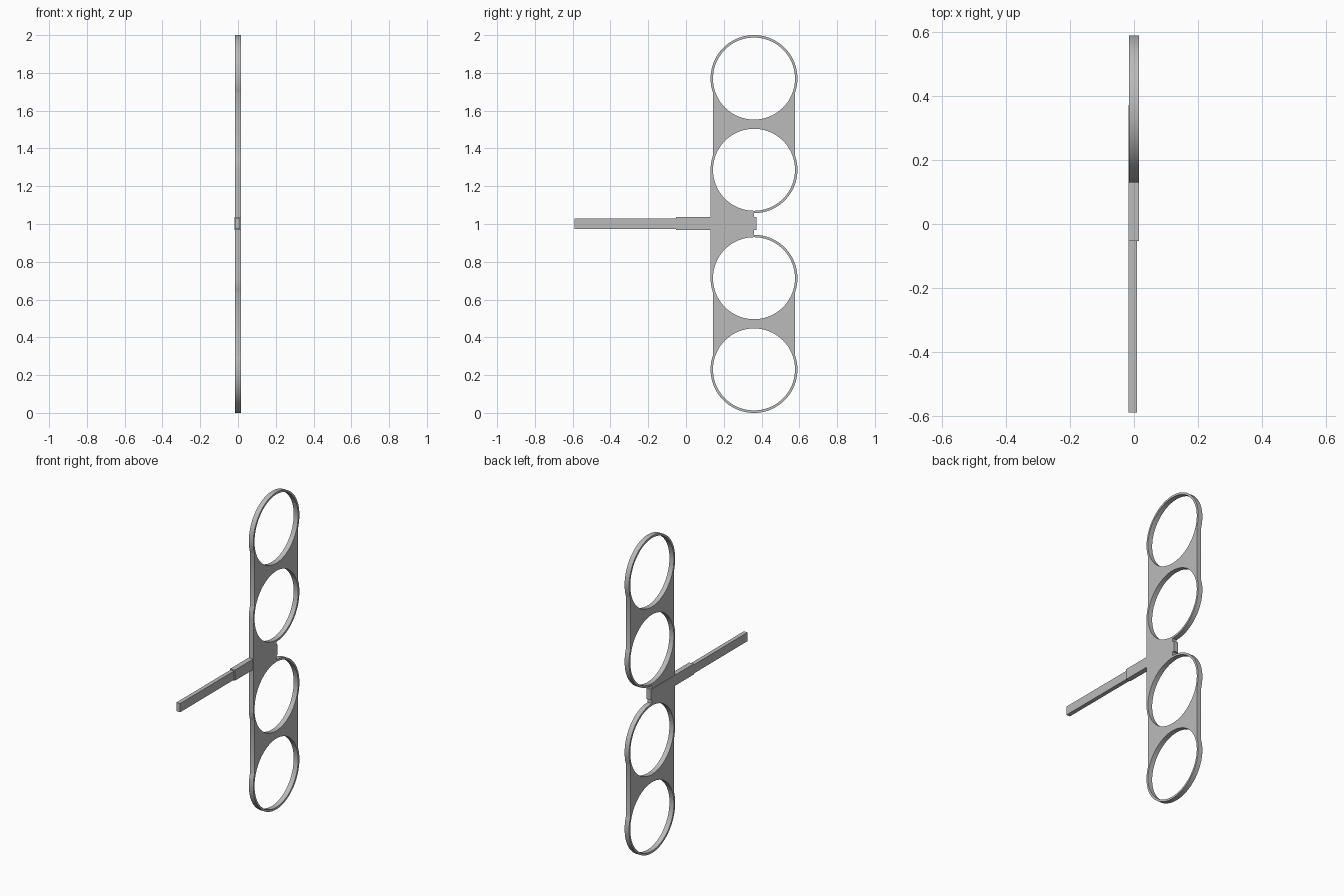
import bpy
from math import radians, degrees, acos, cos, sin

if "Cube" in bpy.data.objects:
    bpy.data.objects.remove(bpy.data.objects["Cube"], do_unlink=True)

grey = bpy.data.materials.new("plain_grey")
grey.use_nodes = True
colour = (0.5, 0.5, 0.5, 1)
grey.diffuse_color = colour
grey.node_tree.nodes["Principled BSDF"].inputs["Base Color"].default_value = colour

RING_Y, OUTER, INNER = 0.36, 0.23, 0.217
RING_Z = (1.287, 1.77)          # upper pair, mirrored about z = 1
WEB = 0.217                     # half width of the web joining two rings


def arc(z, radius, start, end, steps=48):
    """Points (y, z) along a ring, angles in degrees."""
    angles = [radians(start + (end - start) * i / steps) for i in range(steps + 1)]
    return [(RING_Y + radius * cos(a), z + radius * sin(a)) for a in angles]


def mirrored(points):
    return [(y, 2 - z) for y, z in reversed(points)]


def box(name, low, high):
    bpy.ops.mesh.primitive_cube_add(size=1, location=[(a + b) / 2 for a, b in zip(low, high)])
    ob = bpy.context.object
    ob.name = name
    ob.scale = [b - a for a, b in zip(low, high)]
    bpy.ops.object.transform_apply(location=False, rotation=False, scale=True)
    ob.data.materials.append(grey)


# Outline of the upper half: inner ring, web, outer ring, web, straight back edge
near, far = RING_Z
meet = degrees(acos(WEB / OUTER))
upper = [(RING_Y, 1.0)]
upper += arc(near, OUTER, -90, meet)
upper += arc(far, OUTER, -meet, 180 + meet, 96)
upper += arc(near, OUTER, 180 - meet, 180, 6)
upper += [(RING_Y - OUTER, 1.0)]
outline = upper + mirrored(upper)[1:-1]

# Four-ring frame, extruded from the outline with round holes
curve = bpy.data.curves.new("ring_frame", "CURVE")
curve.dimensions = "2D"
curve.fill_mode = "BOTH"
curve.extrude = 0.0155
holes = [arc(z, INNER, 0, 360, 96)[:-1] for z in (near, far, 2 - near, 2 - far)]
for loop in [outline] + holes:
    spline = curve.splines.new("POLY")
    spline.points.add(len(loop) - 1)
    for point, (y, z) in zip(spline.points, loop):
        point.co = (y, z, 0, 1)
    spline.use_cyclic_u = True
frame = bpy.data.objects.new("ring_frame", curve)
frame.rotation_euler = (radians(90), 0, radians(90))
bpy.context.collection.objects.link(frame)
bpy.ops.object.select_all(action="DESELECT")
frame.select_set(True)
bpy.context.view_layer.objects.active = frame
bpy.ops.object.convert(target="MESH")
frame = bpy.context.object
bpy.ops.object.mode_set(mode="EDIT")
bpy.ops.mesh.select_all(action="SELECT")
bpy.ops.mesh.remove_doubles(threshold=0.00005)
bpy.ops.mesh.normals_make_consistent(inside=False)
bpy.ops.object.mode_set(mode="OBJECT")
frame.data.materials.clear()
frame.data.materials.append(grey)
bpy.ops.object.shade_smooth_by_angle(angle=radians(30))

# Socket across the frame, and the slimmer handle in it
box("handle_socket", (-0.0175, -0.053, 0.969), (0.015, 0.372, 1.036))
box("handle", (-0.0165, -0.59, 0.974), (0.0095, -0.05, 1.029))
